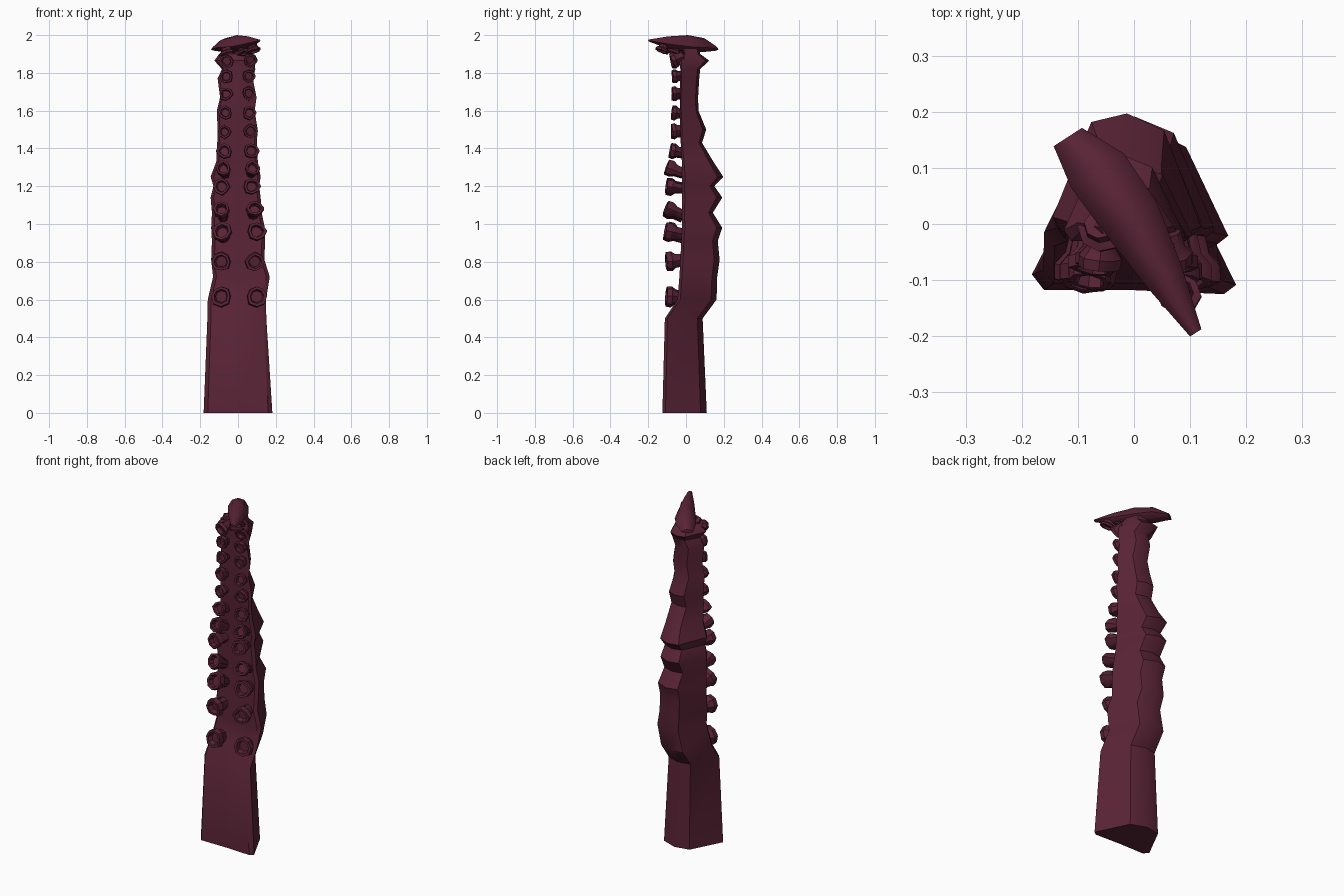
import bpy, bmesh, math, random
from mathutils import Vector

random.seed(4)
mat = bpy.data.materials.new("dark_wine")
mat.diffuse_color = (0.1, 0.017, 0.036, 1)


def loft(name, rings, cap_start=True, cap_end=True, angle=35):
    """Skin a list of equal-length point rings."""
    bm = bmesh.new()
    vs = [[bm.verts.new(p) for p in r] for r in rings]
    n = len(rings[0])
    for a, b in zip(vs, vs[1:]):
        for i in range(n):
            j = (i + 1) % n
            bm.faces.new((a[i], a[j], b[j], b[i]))
    if cap_start:
        bm.faces.new(vs[0][::-1])
    if cap_end:
        bm.faces.new(vs[-1])
    bmesh.ops.recalc_face_normals(bm, faces=bm.faces)
    me = bpy.data.meshes.new(name)
    bm.to_mesh(me)
    bm.free()
    me.materials.append(mat)
    ob = bpy.data.objects.new(name, me)
    bpy.context.collection.objects.link(ob)
    bpy.ops.object.select_all(action='DESELECT')
    ob.select_set(True)
    bpy.context.view_layer.objects.active = ob
    bpy.ops.object.shade_smooth_by_angle(angle=math.radians(angle))
    return ob


# Main arm: trapezoid section, flat front, ridged back
SECTION = [(0.06, 0.03), (0.5, 0.03), (0.94, 0), (1, 0.07),
           (0.75, 0.86), (0.5, 1), (0.26, 0.93), (0, 0.15)]
# z, left x, right x, front y, back y
STATIONS = [
    (0.00, -.182, .182, -.125, .110), (0.50, -.162, .150, -.112, .088),
    (0.60, -.160, .148, -.045, .162), (0.72, -.132, .168, -.035, .165),
    (0.81, -.142, .140, -.030, .178), (0.91, -.138, .143, -.025, .168),
    (0.98, -.142, .142, -.020, .192), (1.06, -.138, .125, -.020, .142),
    (1.14, -.145, .120, -.020, .192), (1.20, -.130, .112, -.020, .150),
    (1.25, -.145, .120, -.020, .197), (1.33, -.115, .105, -.022, .145),
    (1.43, -.110, .100, -.028, .085), (1.50, -.108, .104, -.030, .107),
    (1.60, -.112, .088, -.032, .066), (1.67, -.095, .098, -.032, .064),
    (1.77, -.108, .078, -.032, .070), (1.82, -.085, .092, -.030, .075),
    (1.865, -.125, .085, -.035, .123), (1.90, -.100, .070, -.010, .075),
    (1.94, -.060, .040, -.020, .070),
]
loft("tentacle_arm", [[(xl + u * (xr - xl), yf + v * (yb - yf), z) for u, v in SECTION]
                      for z, xl, xr, yf, yb in STATIONS])

# Curled tip: a lens-like slab lying diagonally over the top
AXIS_SIDE = Vector((0.84, 0.543, 0))
TIP = [  # x, y, half width, bottom z, top z
    (-.118, .155, .030, 1.918, 1.940), (-.065, .095, .056, 1.912, 1.984),
    (-.005, .010, .054, 1.910, 2.000), (.055, -.095, .036, 1.932, 1.993),
    (.110, -.194, .012, 1.966, 1.977),
]
tip_rings = []
for x, y, w, z0, z1 in TIP:
    ring = []
    for s, t in [(-1, .3), (-.6, .85), (0, 1), (.6, .85), (1, .3), (.5, 0), (-.5, 0)]:
        p = Vector((x, y, z0 + t * (z1 - z0))) + AXIS_SIDE * w * s
        ring.append(p)
    tip_rings.append(ring)
loft("curled_tip", tip_rings, angle=50)


def sucker(name, base, direction, radius, length, sides=8):
    """Flared cup with a sunken middle."""
    d = Vector(direction).normalized()
    rot = d.to_track_quat('Z', 'Y')
    wobble = [random.uniform(.88, 1.12) for _ in range(sides)]
    rings = []
    for r, h in [(.62, 0), (.70, .45), (1.0, .70), (.95, 1.0), (.68, 1.0), (.55, .72)]:
        rings.append([Vector(base) + rot @ Vector((
            math.cos(2 * math.pi * i / sides) * radius * r * wobble[i],
            math.sin(2 * math.pi * i / sides) * radius * r * wobble[i],
            h * length)) for i in range(sides)])
    loft(name, rings)


# Paired suckers up the front: z, left x, right x, radius, outer y, upward tilt
ROWS = [
    (.62, -.080, .090, .056, -.105, .15), (.80, -.078, .082, .052, -.105, -.15),
    (.965, -.075, .090, .052, -.112, .25), (1.09, -.078, .080, .046, -.115, .4),
    (1.20, -.075, .065, .044, -.105, .2), (1.30, -.070, .068, .043, -.110, .4),
    (1.39, -.065, .062, .042, -.085, .2), (1.49, -.065, .060, .037, -.075, .0),
    (1.59, -.060, .055, .036, -.075, .1), (1.69, -.058, .052, .036, -.072, .0),
    (1.78, -.056, .050, .036, -.072, -.1), (1.86, -.055, .060, .038, -.080, -.3),
]
for k, (z, xl, xr, r, y_out, tilt) in enumerate(ROWS):
    for side, x in (("left", xl), ("right", xr)):
        t = tilt + random.uniform(-.15, .15)
        y0 = -.015
        depth = y0 - y_out
        sucker(f"sucker_{side}_{k + 1}", (x, y0, z - t * depth),
               (math.copysign(.12, x), -1, t), r, depth)

# Flattened suckers tucked under the curled tip
for k, (x, y, z, r) in enumerate([(.075, -.115, 1.945, .040), (.03, -.055, 1.935, .042),
                                  (-.06, .0, 1.93, .045)]):
    sucker(f"tip_sucker_{k + 1}", (x, y, z), (.25, -.35, -1), r, .035)
